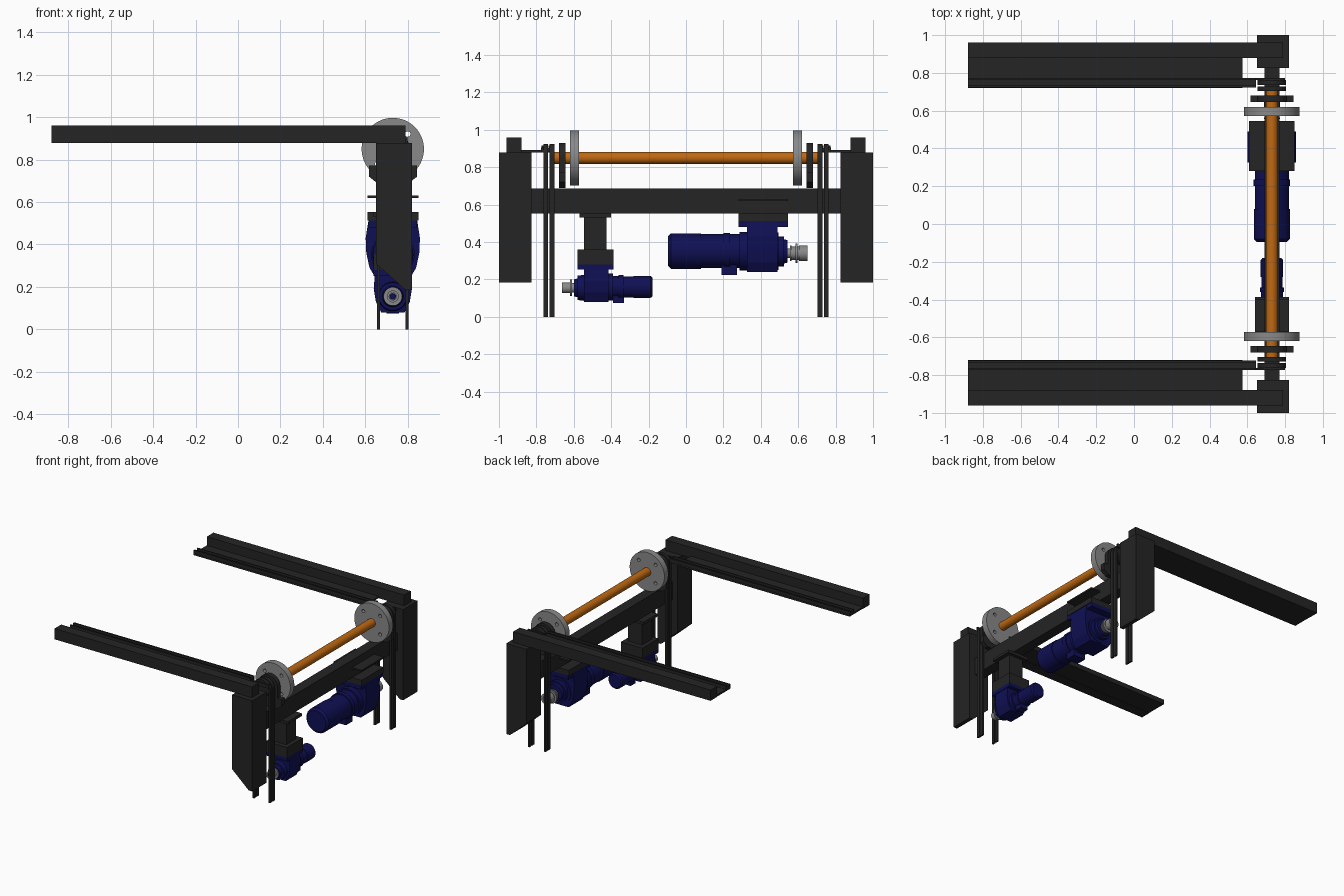
import bpy, bmesh, math
from mathutils import Matrix

if "Cube" in bpy.data.objects:
    bpy.data.objects.remove(bpy.data.objects["Cube"])


def material(name, rgb):
    m = bpy.data.materials.new(name)
    m.diffuse_color = (*rgb, 1)
    m.use_nodes = True
    m.node_tree.nodes["Principled BSDF"].inputs["Base Color"].default_value = m.diffuse_color
    return m


DARK = material("dark_steel", (0.018, 0.018, 0.018))
BLUE = material("blue_paint", (0.005, 0.005, 0.09))
ORANGE = material("orange_paint", (0.52, 0.14, 0.006))
GREY = material("bare_steel", (0.25, 0.25, 0.25))
CX = 0.73          # all the drive parts share this x


def finish(bm, name, mat, smooth=False):
    bmesh.ops.recalc_face_normals(bm, faces=bm.faces)
    me = bpy.data.meshes.new(name)
    bm.to_mesh(me)
    bm.free()
    ob = bpy.data.objects.new(name, me)
    bpy.context.collection.objects.link(ob)
    me.materials.append(mat)
    if smooth:
        bpy.ops.object.select_all(action='DESELECT')
        bpy.context.view_layer.objects.active = ob
        ob.select_set(True)
        bpy.ops.object.shade_smooth_by_angle(angle=math.radians(35))
    return ob


def prism(name, pts, a, b, mat, axis='y', smooth=False):
    """Extrude a closed profile: (x, z) along y, or (y, z) along x."""
    bm = bmesh.new()
    put = (lambda p, t: (p[0], t, p[1])) if axis == 'y' else (lambda p, t: (t, p[0], p[1]))
    lo = [bm.verts.new(put(p, a)) for p in pts]
    hi = [bm.verts.new(put(p, b)) for p in pts]
    bm.faces.new(lo)
    bm.faces.new(hi)
    n = len(pts)
    for i in range(n):
        j = (i + 1) % n
        bm.faces.new((lo[i], lo[j], hi[j], hi[i]))
    return finish(bm, name, mat, smooth)


def box(name, x, y, z, mat):
    return prism(name, [(x[0], z[0]), (x[1], z[0]), (x[1], z[1]), (x[0], z[1])], y[0], y[1], mat)


def lathe(name, prof, z, mat, n=40):
    """Revolve (y, radius) points around the y axis line through (CX, z)."""
    bm = bmesh.new()
    rings = [[bm.verts.new((CX + r * math.cos(2 * math.pi * i / n), y,
                            z + r * math.sin(2 * math.pi * i / n))) for i in range(n)]
             for y, r in prof]
    for p, q in zip(rings, rings[1:]):
        for i in range(n):
            j = (i + 1) % n
            bm.faces.new((p[i], p[j], q[j], q[i]))
    bm.faces.new(rings[0])
    bm.faces.new(rings[-1])
    return finish(bm, name, mat, True)


def arc(r, z, a0, a1, n):
    return [(CX + r * math.cos(math.radians(a0 + (a1 - a0) * i / n)),
             z + r * math.sin(math.radians(a0 + (a1 - a0) * i / n))) for i in range(n + 1)]


SZ = 0.85          # main shaft height
for s, side in ((-1, "front"), (1, "back")):
    Y = lambda a, b: (s * a, s * b)
    # post with slanted foot
    prism(side + "_post", [(0.65, 0.31), (0.79, 0.185), (0.82, 0.185), (0.82, 0.878), (0.65, 0.878)],
          *Y(0.825, 1.0), DARK)
    # arm: square tube, floor plate and grooved belt rail
    box(side + "_arm_tube", (-0.88, 0.79), Y(0.88, 0.96), (0.878, 0.96), DARK)
    box(side + "_arm_floor", (-0.88, 0.575), Y(0.72, 0.88), (0.88, 0.893), DARK)
    rail = [(0.722, 0.885), (0.772, 0.885), (0.772, 0.917), (0.762, 0.917), (0.762, 0.902),
            (0.735, 0.902), (0.735, 0.917), (0.722, 0.917)]
    prism(side + "_arm_rail", [(s * y, z) for y, z in rail], -0.88, 0.645, DARK, 'x')
    box(side + "_rail_tongue", (0.64, 0.80), Y(0.762, 0.774), (0.878, 0.905), DARK)
    # belts hanging over the shaft pulleys
    loop = ([(0.805, 0)] + arc(0.075, SZ, 0, 180, 20) + [(0.655, 0), (0.669, 0)]
            + arc(0.061, SZ, 180, 0, 20) + [(0.791, 0)])
    for k, (a, b) in enumerate(((0.703, 0.729), (0.737, 0.762))):
        prism(f"{side}_belt_{k}", loop, *Y(a, b), DARK, smooth=True)
        lathe(f"{side}_pulley_{k}", [(s * a, 0.06), (s * b, 0.06)], SZ, DARK)
    # pillow block bearing on the beam
    block = ([(0.655, 0.69), (0.805, 0.69), (0.845, 0.72), (0.845, 0.772), (0.81, 0.772)]
             + arc(0.08, SZ, 0, 180, 16) + [(0.65, 0.772), (0.618, 0.772), (0.618, 0.72)])
    prism(side + "_bearing", block, *Y(0.645, 0.68), DARK, smooth=True)
    # wheel disc with four holes
    disc = lathe(side + "_disc", [(s * 0.572, 0.147), (s * 0.62, 0.147)], SZ, GREY, 64)
    bm = bmesh.new()
    for i in range(4):
        t = math.radians(45 + 90 * i)
        M = Matrix.Translation((CX + 0.1 * math.cos(t), s * 0.596, SZ + 0.1 * math.sin(t)))
        bmesh.ops.create_cone(bm, cap_ends=True, segments=16, radius1=0.013, radius2=0.013, depth=0.1,
                              matrix=M @ Matrix.Rotation(math.pi / 2, 4, 'X'))
    cutter = finish(bm, side + "_disc_hole_cutter", GREY)
    cutter.hide_render = True
    cutter.hide_set(True)
    mod = disc.modifiers.new("holes", 'BOOLEAN')
    mod.operation = 'DIFFERENCE'
    mod.object = cutter

# main shaft and cross beam
lathe("main_shaft", [(-0.703, 0.032), (0.703, 0.032)], SZ, ORANGE)
box("cross_beam", (0.69, 0.77), (-0.83, 0.83), (0.553, 0.687), DARK)

# large motor bracket
box("large_bracket_plate", (0.61, 0.85), (0.28, 0.545), (0.512, 0.553), DARK)
box("large_bracket_clamp", (0.61, 0.85), (0.28, 0.545), (0.62, 0.631), DARK)

# large gear motor
prism("large_gearbox", [(0.615, 0.512), (0.602, 0.43), (0.605, 0.36), (0.62, 0.29), (0.65, 0.24),
                        (0.81, 0.24), (0.84, 0.29), (0.855, 0.36), (0.858, 0.43), (0.845, 0.512)],
      0.325, 0.49, BLUE)
box("large_gearbox_foot", (0.615, 0.845), (0.28, 0.545), (0.48, 0.513), BLUE)
lathe("large_gearbox_flange", [(0.48, 0.10), (0.495, 0.10), (0.495, 0.08), (0.525, 0.08),
                               (0.525, 0.065), (0.542, 0.06)], 0.35, BLUE)
lathe("large_motor", [(-0.095, 0.08), (-0.08, 0.095), (0.08, 0.095), (0.08, 0.09), (0.20, 0.09),
                      (0.20, 0.097), (0.235, 0.097), (0.235, 0.09), (0.285, 0.09), (0.285, 0.103),
                      (0.33, 0.103)], 0.352, BLUE)
box("large_motor_terminal_box", (0.68, 0.78), (0.19, 0.272), (0.225, 0.30), BLUE)
lathe("large_output_coupling", [(0.54, 0.025), (0.555, 0.025), (0.555, 0.042), (0.565, 0.042),
                                (0.565, 0.035), (0.585, 0.035), (0.585, 0.052), (0.595, 0.052),
                                (0.595, 0.035), (0.605, 0.035), (0.605, 0.042), (0.65, 0.042),
                                (0.65, 0.024), (0.63, 0.024)], 0.34, GREY)

# small motor hanger
box("small_hanger_top", (0.64, 0.82), (-0.57, -0.40), (0.532, 0.553), DARK)
box("small_hanger_column", (0.67, 0.79), (-0.545, -0.425), (0.35, 0.54), DARK)
box("small_hanger_base", (0.64, 0.82), (-0.58, -0.387), (0.28, 0.36), DARK)

# small gear motor
box("small_gearbox_foot", (0.64, 0.82), (-0.58, -0.387), (0.252, 0.28), BLUE)
prism("small_gearbox", [(0.645, 0.255), (0.64, 0.19), (0.65, 0.13), (0.675, 0.08),
                        (0.785, 0.08), (0.81, 0.13), (0.82, 0.19), (0.815, 0.255)],
      -0.545, -0.415, BLUE)
lathe("small_gearbox_flange", [(-0.60, 0.03), (-0.60, 0.045), (-0.58, 0.05), (-0.58, 0.065),
                               (-0.54, 0.07)], 0.155, BLUE)
lathe("small_motor", [(-0.42, 0.072), (-0.39, 0.072), (-0.39, 0.058), (-0.36, 0.058), (-0.36, 0.064),
                      (-0.335, 0.064), (-0.335, 0.056), (-0.28, 0.056), (-0.28, 0.059),
                      (-0.19, 0.059), (-0.18, 0.05)], 0.16, BLUE)
box("small_motor_terminal_box", (0.70, 0.76), (-0.39, -0.332), (0.075, 0.12), BLUE)
lathe("small_output_coupling", [(-0.648, 0.017), (-0.664, 0.017), (-0.664, 0.028), (-0.62, 0.028),
                                (-0.62, 0.044), (-0.61, 0.044), (-0.61, 0.025), (-0.59, 0.025)],
      0.155, GREY)
lathe("small_output_shaft", [(-0.66, 0.015), (-0.59, 0.015)], 0.155, BLUE)
